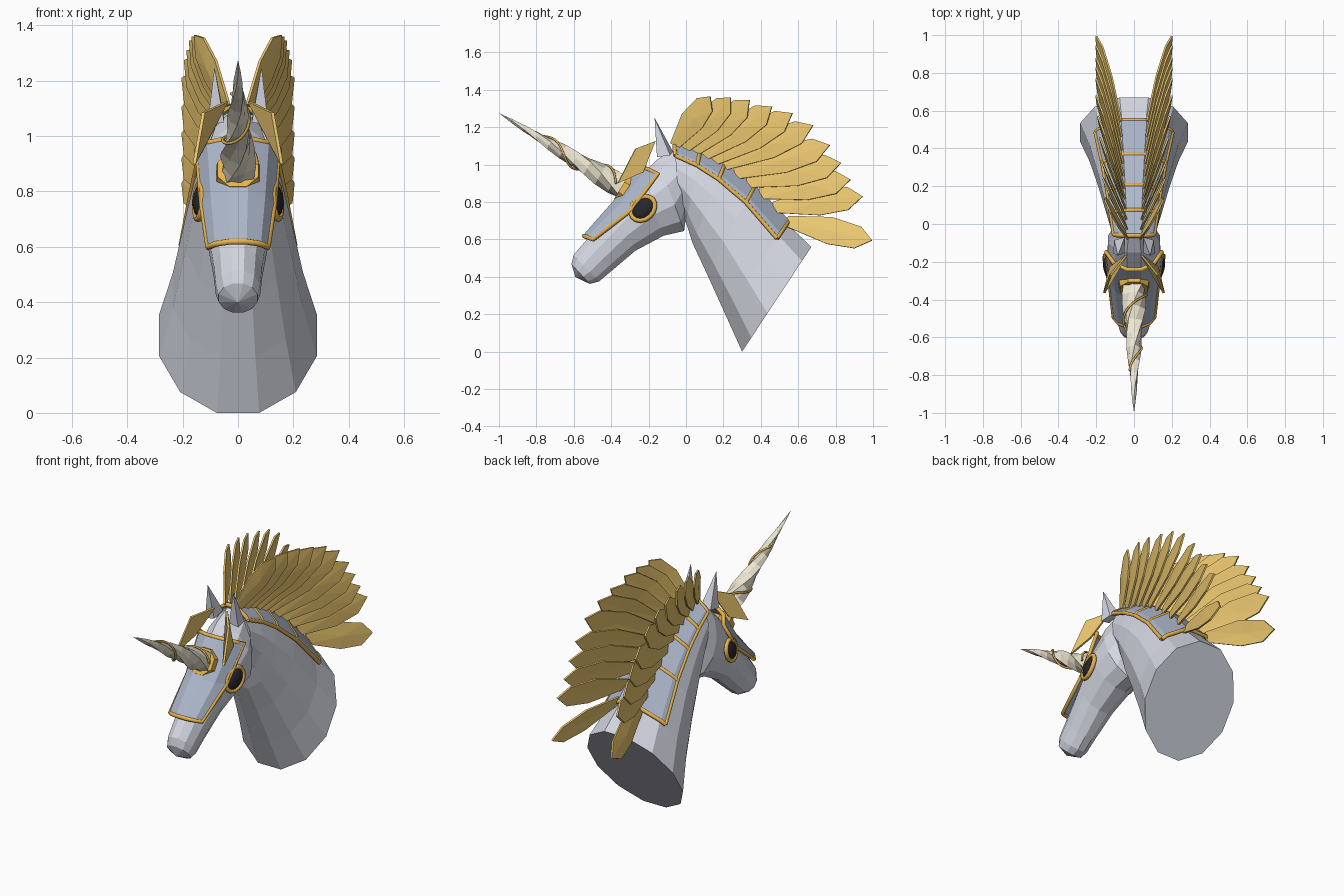
import bpy, bmesh, math
from mathutils import Vector, Matrix

if "Cube" in bpy.data.objects:
    bpy.data.objects.remove(bpy.data.objects["Cube"])


def material(name, rgb):
    m = bpy.data.materials.new(name)
    m.diffuse_color = (*rgb, 1)
    m.use_nodes = True
    m.node_tree.nodes["Principled BSDF"].inputs["Base Color"].default_value = m.diffuse_color
    return m


GOLD = material("gold", (0.83, 0.57, 0.16))
TRIM = material("trim_gold", (0.80, 0.46, 0.08))
STEEL = material("blue_steel", (0.42, 0.48, 0.60))
COAT = material("coat", (0.66, 0.68, 0.76))
IVORY = material("ivory", (0.85, 0.79, 0.64))
BLACK = material("black", (0.02, 0.02, 0.025))


def make(name, verts, faces, mat, thick=0):
    me = bpy.data.meshes.new(name)
    me.from_pydata([tuple(v) for v in verts], [], faces)
    bm = bmesh.new()
    bm.from_mesh(me)
    bmesh.ops.recalc_face_normals(bm, faces=bm.faces)
    bm.to_mesh(me)
    bm.free()
    me.materials.append(mat)
    ob = bpy.data.objects.new(name, me)
    bpy.context.collection.objects.link(ob)
    if thick:
        mod = ob.modifiers.new("thickness", 'SOLIDIFY')
        mod.thickness, mod.offset = thick, 0
    return ob


def grid(name, rows, mat, closed=False, tip=None, thick=0):
    """Skin rows of points; closed rows get end caps, tip makes the first cap a fan."""
    n = len(rows[0])
    verts = [p for r in rows for p in r]
    faces = []
    for i in range(len(rows) - 1):
        for j in range(n if closed else n - 1):
            k = (j + 1) % n
            faces.append((i*n + j, i*n + k, i*n + n + k, i*n + n + j))
    if closed:
        faces.append(tuple(range(len(verts) - n, len(verts))))
        if tip:
            verts.append(Vector(tip))
            faces += [(j, (j + 1) % n, len(verts) - 1) for j in range(n)]
        else:
            faces.append(tuple(range(n)))
    return make(name, verts, faces, mat, thick)


def slice_pts(ring, degrees, lift=0):
    """Points on an oval slice given by its top (y, z), bottom (y, z) and half width."""
    ty, tz, by, bz, hw = ring
    c = Vector((0, (ty + by)/2, (tz + bz)/2))
    a = Vector((0, (ty - by)/2, (tz - bz)/2))
    pts = []
    for d in degrees:
        t = math.radians(d)
        v = (a*math.cos(t) + Vector((hw*math.sin(t), 0, 0))) / math.cos(math.radians(15))
        pts.append(c + v + v.normalized()*lift)
    return pts


def tube(name, pts, radius, mat, cyclic=False):
    cu = bpy.data.curves.new(name, 'CURVE')
    cu.dimensions = '3D'
    cu.bevel_depth, cu.bevel_resolution, cu.use_fill_caps = radius, 1, True
    sp = cu.splines.new('POLY')
    sp.points.add(len(pts) - 1)
    for q, p in zip(sp.points, pts):
        q.co = (*p, 1)
    sp.use_cyclic_u = cyclic
    cu.materials.append(mat)
    ob = bpy.data.objects.new(name, cu)
    bpy.context.collection.objects.link(ob)
    bpy.ops.object.select_all(action='DESELECT')
    bpy.context.view_layer.objects.active = ob
    ob.select_set(True)
    bpy.ops.object.convert(target='MESH')


FULL = [15 + 30*i for i in range(12)]

# neck and head
neck = [(.67, .56, .30, .0, .285), (.54, .685, .21, .2, .235), (.36, .87, .11, .42, .19),
        (.20, .985, .035, .58, .158), (.07, 1.05, 0, .69, .137), (-.06, 1.09, -.04, .80, .115)]
head = [(-.612, .468, -.515, .362, .07), (-.602, .515, -.465, .375, .08),
        (-.53, .60, -.40, .43, .088), (-.38, .77, -.27, .54, .113), (-.25, .93, -.12, .62, .14),
        (-.15, 1.03, -.01, .645, .138), (-.06, 1.085, 0, .72, .11)]
grid("neck", [slice_pts(r, FULL) for r in neck], COAT, closed=True)
grid("head", [slice_pts(r, FULL) for r in head], COAT, closed=True, tip=(0, -.592, .40))

# neck armour: draped plates with gold bands
rows = [slice_pts(r, (-52, -45, -15, 15, 45, 52), .016) for r in neck[1:]]
grid("neck_armour", rows, STEEL, thick=.012)
for r in rows:
    tube("neck_band", r, .012, TRIM)
for j in (0, -1):
    tube("neck_edge_trim", [r[j] for r in rows], .012, TRIM)

# face plate with gold border
plate = [(-.535, .615, -.42, .57, .095), (-.38, .79, -.14, .69, .118), (-.23, .985, 0, .89, .135)]
rows = [slice_pts(r, (-75, -45, -15, 15, 45, 75), .012) for r in plate]
grid("face_plate", rows, STEEL, thick=.012)
border = rows[0] + [rows[1][-1]] + rows[2][::-1] + [rows[1][0]]
tube("face_plate_trim", border, .012, TRIM, cyclic=True)

# twisted horn, wire and collar
base, tip = Vector((0, -.32, .865)), Vector((0, -1, 1.275))
turn = (tip - base).to_track_quat('Z', 'Y').to_matrix()


def horn_pt(t, ang, scale=1):
    r = .075*(1 - t)**.9*scale
    return base.lerp(tip, t) + turn @ Vector((r*math.cos(ang), r*math.sin(ang), 0))


rows = []
for i in range(11):
    t = min(i/10, .995)
    rows.append([horn_pt(t, j*math.pi/4 + t*4.5, 1 if j % 2 else .82) for j in range(8)])
grid("horn", rows, IVORY, closed=True)
tube("horn_wire", [horn_pt(.08 + .6*i/40, i/40*9, 1.0) for i in range(41)], .006, TRIM)
rows = [[base + turn @ Vector((r*math.cos(a), r*math.sin(a), h))
         for a in [math.pi/8 + k*math.pi/4 for k in range(8)]]
        for r, h in ((.07, -.05), (.085, 0), (.08, .03))]
grid("horn_collar", rows, TRIM, closed=True)

# tips of the mane blades (y, z), front to back
tips = [(.13, 1.365), (.24, 1.36), (.34, 1.345), (.46, 1.31), (.57, 1.275), (.68, 1.21),
        (.77, 1.105), (.83, 1.01), (.88, .92), (.945, .83), (.995, .595)]
crest = [Vector((0, r[0], r[1] + .01)) for r in neck[:0:-1]]
outline = [(0, -.03), (0, .035), (.5, .085), (.85, .065), (1, 0), (.82, -.07), (.5, -.08)]

for s in (1, -1):
    # mane blades
    for i, (ty, tz) in enumerate(tips):
        f = i/(len(tips) - 1)
        g = f*(len(crest) - 1)
        k = min(int(g), len(crest) - 2)
        root = crest[k].lerp(crest[k + 1], g - k)
        root.x = .04 + .035*f
        end = Vector((.155 + .045*min(1, f*2), ty, tz))
        d = end - root
        side = Vector((-.25, -d.z, d.y)).normalized()
        side = Vector((-.22, side.y, side.z))
        pts = [root + d*u + side*v for u, v in outline]
        mid = len(pts)
        pts.append(root + d*.55 + Vector((.008, 0, 0)))
        for p in pts:
            p.x *= s
        make("mane_blade", pts, [(j, (j + 1) % mid, mid) for j in range(mid)], GOLD, .01)

    # brow blade
    brow = [(.04, -.165, 1.125), (.125, -.27, 1.085), (.158, -.365, .90), (.125, -.23, .96)]
    make("brow_blade", [(s*x, y, z) for x, y, z in brow], [(0, 1, 2, 3)], GOLD, .012)

    # ear
    ear = [(.05, -.155, 1.05), (.11, -.155, 1.04), (.105, -.085, 1.05), (.05, -.07, 1.07),
           (.085, -.168, 1.25)]
    make("ear", [(s*x, y, z) for x, y, z in ear],
         [(0, 1, 4), (1, 2, 4), (2, 3, 4), (3, 0, 4), (0, 1, 2, 3)], COAT)

    # eye with gold rim, tilted along the head
    out = Vector((s, -.22, .12)).normalized()
    up = (Vector((0, .75, .65)) - out*out.dot(Vector((0, .75, .65)))).normalized()
    frame = Matrix((up, out.cross(up), out)).transposed()
    c = Vector((s*.136, -.23, .765))
    bpy.ops.mesh.primitive_uv_sphere_add(segments=16, ring_count=10)
    eye = bpy.context.object
    eye.name = "eye"
    eye.matrix_world = (Matrix.Translation(c) @ frame.to_4x4()
                        @ Matrix.Diagonal((.066, .052, .026, 1)))
    eye.data.materials.append(BLACK)
    bpy.ops.object.shade_smooth_by_angle()
    ringpts = [c + frame @ Vector((.072*math.cos(a), .058*math.sin(a), .004))
               for a in [k*math.pi/8 for k in range(16)]]
    tube("eye_rim", ringpts, .013, TRIM, cyclic=True)
